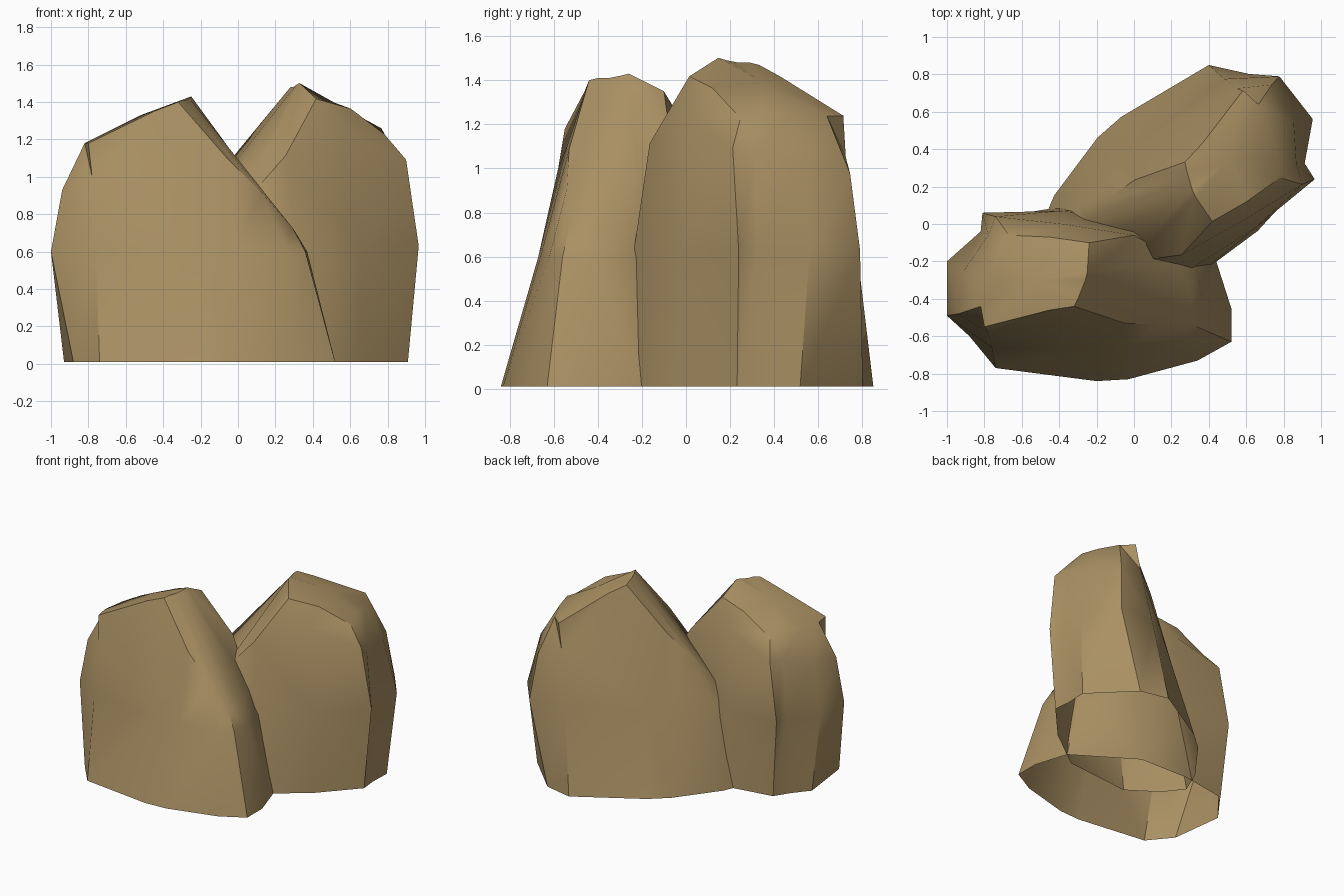
import bpy
import bmesh
import math
from mathutils import Matrix, Vector

default_cube = bpy.data.objects.get("Cube")
if default_cube:
    bpy.data.objects.remove(default_cube, do_unlink=True)

# Single sandy stone colour
stone = bpy.data.materials.new("sandy_stone")
stone.use_nodes = True
stone_colour = (.4, .28, .125, 1)
stone.diffuse_color = stone_colour
stone.node_tree.nodes["Principled BSDF"].inputs["Base Color"].default_value = stone_colour

# Outlines run round the boulder from its front left corner, seen from above
ground_outline = [
    (-.74, -.77), (-.2, -.84), (-.03, -.83), (.34, -.73), (.52, -.63),
    (.52, -.45), (.44, -.2), (0, .08), (-.4, .09), (-.76, .03),
    (-.83, -.08), (-.93, -.2), (-.88, -.6)]
waist_outline = [
    (-.76, -.66), (-.2, -.67), (-.03, -.66), (.26, -.62), (.36, -.56),
    (.37, -.42), (.32, -.18), (0, .03), (-.4, .07), (-.81, .06),
    (-.82, -.04), (-1, -.2), (-1, -.49)]
# The shoulder dips on the right, where the stone has split away
shoulder = [
    (-.78, -.58, 1), (-.25, -.54, 1.1), (-.05, -.53, 1.09), (.13, -.54, .91),
    (.29, -.53, .73), (.31, -.4, .7), (.24, -.2, .76), (0, -.06, 1.06),
    (-.38, 0, 1.17), (-.74, .04, 1.04), (-.78, -.06, 1.03),
    (-.91, -.25, .97), (-.94, -.48, .93)]
# The crown has a short sharp peak edge above the split face
crown = [
    (-.8, -.55, 1.18), (-.45, -.46, 1.35), (-.32, -.44, 1.4),
    (-.3, -.4, 1.41), (-.28, -.35, 1.41), (-.26, -.3, 1.42),
    (-.25, -.26, 1.43), (-.24, -.1, 1.35), (-.45, -.07, 1.3),
    (-.67, -.06, 1.17), (-.72, -.15, 1.2), (-.78, -.28, 1.19),
    (-.82, -.44, 1.18)]
crown_middle = (-.52, -.3, 1.33)


def at_height(outline, height):
    return [(x, y, height) for x, y in outline]


def build_boulder(name, placement):
    """Loft the outlines upward, leave the underside open and close the crown."""
    mesh = bpy.data.meshes.new(name)
    bm = bmesh.new()
    levels = [at_height(ground_outline, .01), at_height(waist_outline, .6),
              shoulder, crown]
    rings = [[bm.verts.new(point) for point in level] for level in levels]
    count = len(ground_outline)
    for lower, upper in zip(rings, rings[1:]):
        for i in range(count):
            j = (i + 1) % count
            bm.faces.new((lower[i], lower[j], upper[j], upper[i]))
    middle = bm.verts.new(crown_middle)
    top_ring = rings[-1]
    for i in range(count):
        bm.faces.new((top_ring[i], top_ring[(i + 1) % count], middle))
    bmesh.ops.triangulate(bm, faces=bm.faces[:])
    bm.transform(placement)
    bm.to_mesh(mesh)
    bm.free()

    boulder = bpy.data.objects.new(name, mesh)
    bpy.context.collection.objects.link(boulder)
    mesh.materials.append(stone)
    bpy.ops.object.select_all(action="DESELECT")
    boulder.select_set(True)
    bpy.context.view_layer.objects.active = boulder
    bpy.ops.object.shade_smooth_by_angle(angle=math.radians(45))
    return boulder


# Front boulder, then its slightly taller twin turned about the front corner
build_boulder("front_boulder", Matrix.Identity(4))
corner = Vector((*ground_outline[0], 0))
turned_corner = Vector((.4, .85, 0))
placement = (Matrix.Translation(turned_corner)
             @ Matrix.Rotation(math.radians(218), 4, "Z")
             @ Matrix.Diagonal((1, 1, 1.05, 1))
             @ Matrix.Translation(-corner))
build_boulder("back_boulder", placement)
